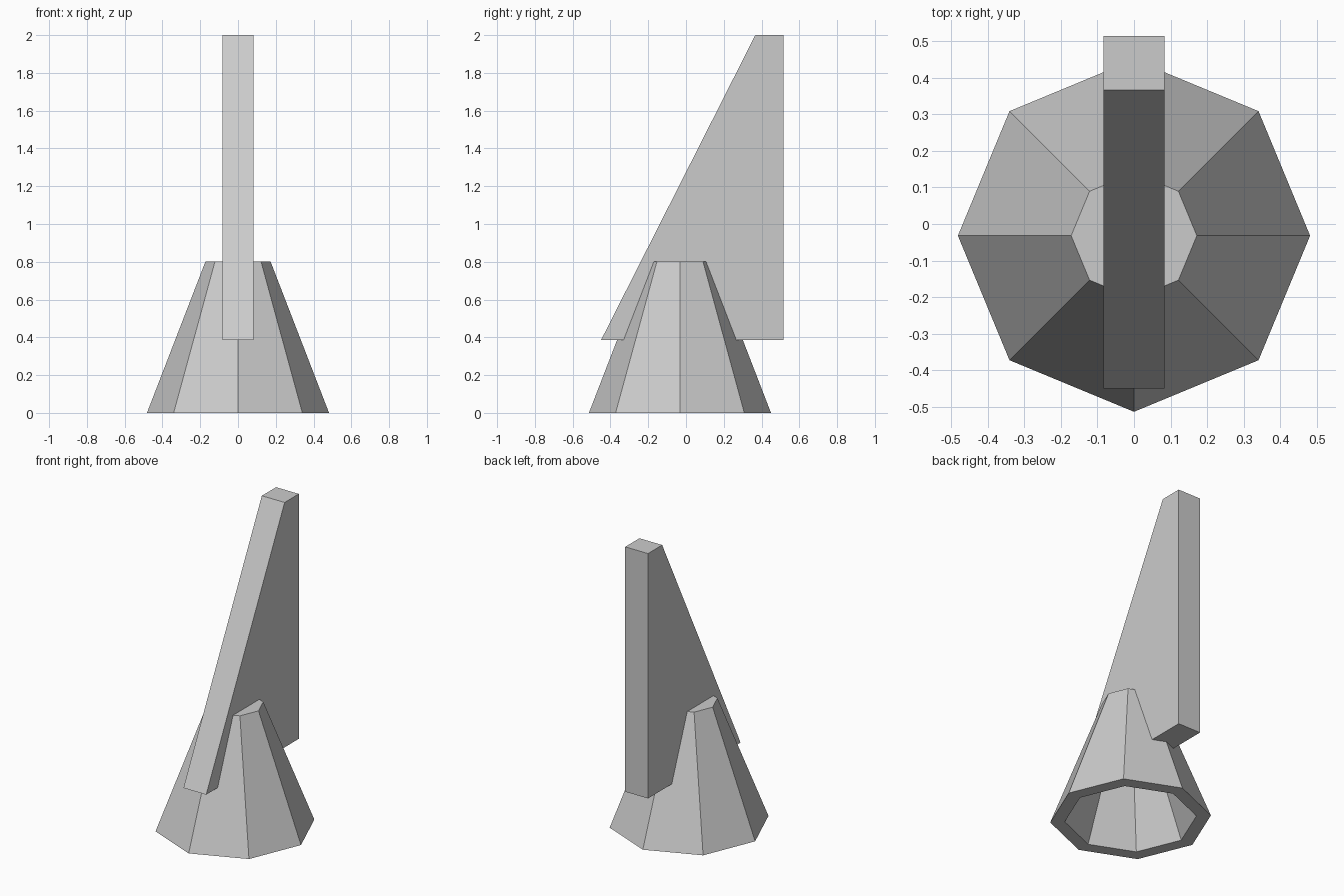
import bpy
from math import cos, sin, pi

if "Cube" in bpy.data.objects:
    bpy.data.objects.remove(bpy.data.objects["Cube"])

CY = -0.032  # cone axis offset in y


def make_object(name, verts, faces):
    mesh = bpy.data.meshes.new(name)
    mesh.from_pydata(verts, [], faces)
    obj = bpy.data.objects.new(name, mesh)
    bpy.context.collection.objects.link(obj)
    return obj


def lathe(name, profile, sides):
    """Revolve (radius, z) points into a faceted shell, capped at both ends."""
    verts = [(r * cos(2 * pi * i / sides), r * sin(2 * pi * i / sides) + CY, z)
             for r, z in profile for i in range(sides)]
    faces = []
    for k in range(len(profile) - 1):
        for i in range(sides):
            j = (i + 1) % sides
            a, b = k * sides, (k + 1) * sides
            faces.append((a + i, a + j, b + j, b + i))
    last = (len(profile) - 1) * sides
    faces.append(tuple(range(sides - 1, -1, -1)))
    faces.append(tuple(range(last, last + sides)))
    return make_object(name, verts, faces)


def extrude_x(name, outline, half):
    """Extrude a (y, z) outline symmetrically along x."""
    n = len(outline)
    verts = [(x, y, z) for x in (-half, half) for y, z in outline]
    faces = [tuple(range(n - 1, -1, -1)), tuple(range(n, 2 * n))]
    faces += [(i, (i + 1) % n, n + (i + 1) % n, n + i) for i in range(n)]
    return make_object(name, verts, faces)


# Hollow octagonal cone: inner ceiling, inner wall, bottom rim, outer wall, top
lathe("cone_base", [(0.116, 0.72), (0.395, 0), (0.482, 0), (0.172, 0.802)], 8)

# Upright slanted fin running through the cone
extrude_x("fin", [(-0.45, 0.385), (0.515, 0.385), (0.515, 2.0), (0.367, 2.0)], 0.083)
